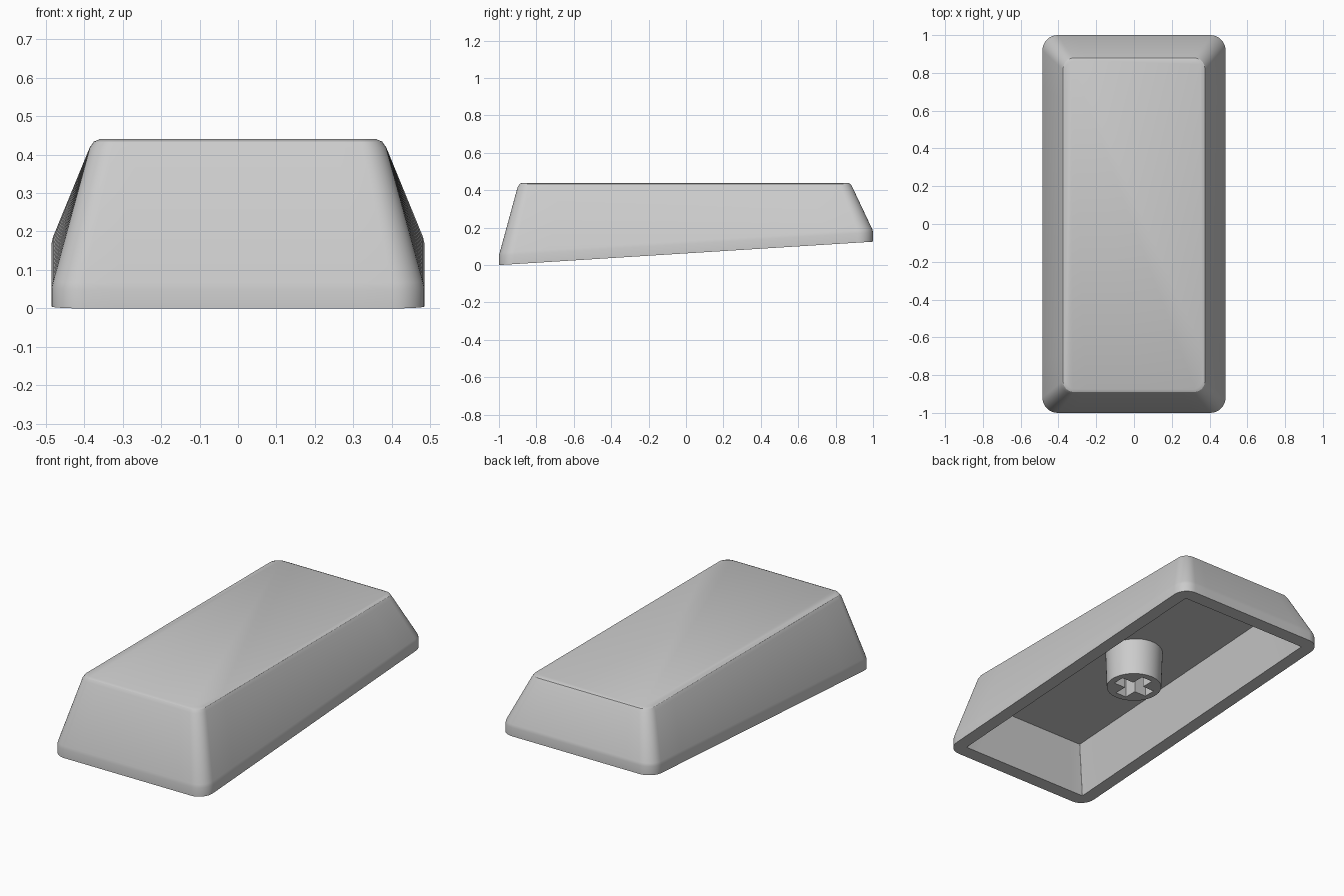
import bpy, bmesh, math
from mathutils import Matrix

if "Cube" in bpy.data.objects:
    bpy.data.objects.remove(bpy.data.objects["Cube"])

mat = bpy.data.materials.new("light grey plastic")
mat.diffuse_color = (0.6, 0.6, 0.6, 1)
mat.use_nodes = True
mat.node_tree.nodes["Principled BSDF"].inputs["Base Color"].default_value = mat.diffuse_color
SLOPE = 0.0625          # tilt of the underside along y


def outline(hx, y0, y1, r, arc=8, side=10):
    """Rounded rectangle with subdivided sides."""
    pts = []
    for i, (cx, cy) in enumerate([(hx - r, y1 - r), (-hx + r, y1 - r),
                                  (-hx + r, y0 + r), (hx - r, y0 + r)]):
        for k in range(arc + 1):
            a = math.pi / 2 * (i + k / arc)
            pts.append((cx + r * math.cos(a), cy + r * math.sin(a)))
    out, n = [], arc + 1
    for i, (x, y) in enumerate(pts):
        out.append((x, y))
        if i % n == n - 1:
            u, v = pts[(i + 1) % len(pts)]
            out += [(x + (u - x) * j / side, y + (v - y) * j / side)
                    for j in range(1, side)]
    return out


def finish(bm, name):
    bmesh.ops.recalc_face_normals(bm, faces=bm.faces)
    me = bpy.data.meshes.new(name)
    bm.to_mesh(me)
    bm.free()
    ob = bpy.data.objects.new(name, me)
    bpy.context.collection.objects.link(ob)
    me.materials.append(mat)
    return ob


def smooth(ob, angle):
    bpy.ops.object.select_all(action='DESELECT')
    ob.select_set(True)
    bpy.context.view_layer.objects.active = ob
    bpy.ops.object.shade_smooth_by_angle(angle=math.radians(angle))


# Hollow cap: half width, front y, back y, corner radius, height, slope
rings = [
    (0.360, -0.875, 0.865, 0.045, 0.440, 0),
    (0.375, -0.889, 0.879, 0.055, 0.434, 0),
    (0.386, -0.900, 0.889, 0.062, 0.418, 0),
    (0.481, -0.996, 0.996, 0.080, 0.129, SLOPE),
    (0.485, -1.000, 1.000, 0.082, 0.112, SLOPE),
    (0.485, -1.000, 1.000, 0.082, 0.0625, SLOPE),
    (0.410, -0.925, 0.925, 0.003, 0.0625, SLOPE),
    (0.342, -0.866, 0.866, 0.003, 0.330, SLOPE),
]
bm = bmesh.new()
loops = [[bm.verts.new((x, y, z + s * y)) for x, y in outline(hx, y0, y1, r)]
         for hx, y0, y1, r, z, s in rings]
for a, b in zip(loops, loops[1:]):
    for i in range(len(a)):
        j = (i + 1) % len(a)
        bm.faces.new((a[i], a[j], b[j], b[i]))
bm.faces.new(loops[0])
bm.faces.new(loops[-1])
cap = finish(bm, "key_cap")
smooth(cap, 25)

# Stem with a cross-shaped socket
bm = bmesh.new()
bmesh.ops.create_cone(bm, cap_ends=True, segments=48, radius1=0.148, radius2=0.156,
                      depth=0.225, matrix=Matrix.Translation((0, 0, 0.2375)))
stem = finish(bm, "stem")

L, W = 0.11, 0.035
quarter = [(L, -W), (L, W), (W, W)]
cross = []
for k in range(4):
    c, s = round(math.cos(k * math.pi / 2)), round(math.sin(k * math.pi / 2))
    cross += [(c * x - s * y, s * x + c * y) for x, y in quarter]
bm = bmesh.new()
base = bm.faces.new([bm.verts.new((x, y, 0.05)) for x, y in cross])
ext = bmesh.ops.extrude_face_region(bm, geom=[base], use_keep_orig=True)
for v in ext["geom"]:
    if isinstance(v, bmesh.types.BMVert):
        v.co.z = 0.32
cutter = finish(bm, "socket_cutter")
cutter.hide_render = True

smooth(stem, 30)
mod = stem.modifiers.new("socket", 'BOOLEAN')
mod.operation = 'DIFFERENCE'
mod.solver = 'EXACT'
mod.object = cutter
bpy.ops.object.modifier_apply(modifier=mod.name)
bpy.data.objects.remove(cutter)
smooth(stem, 30)
